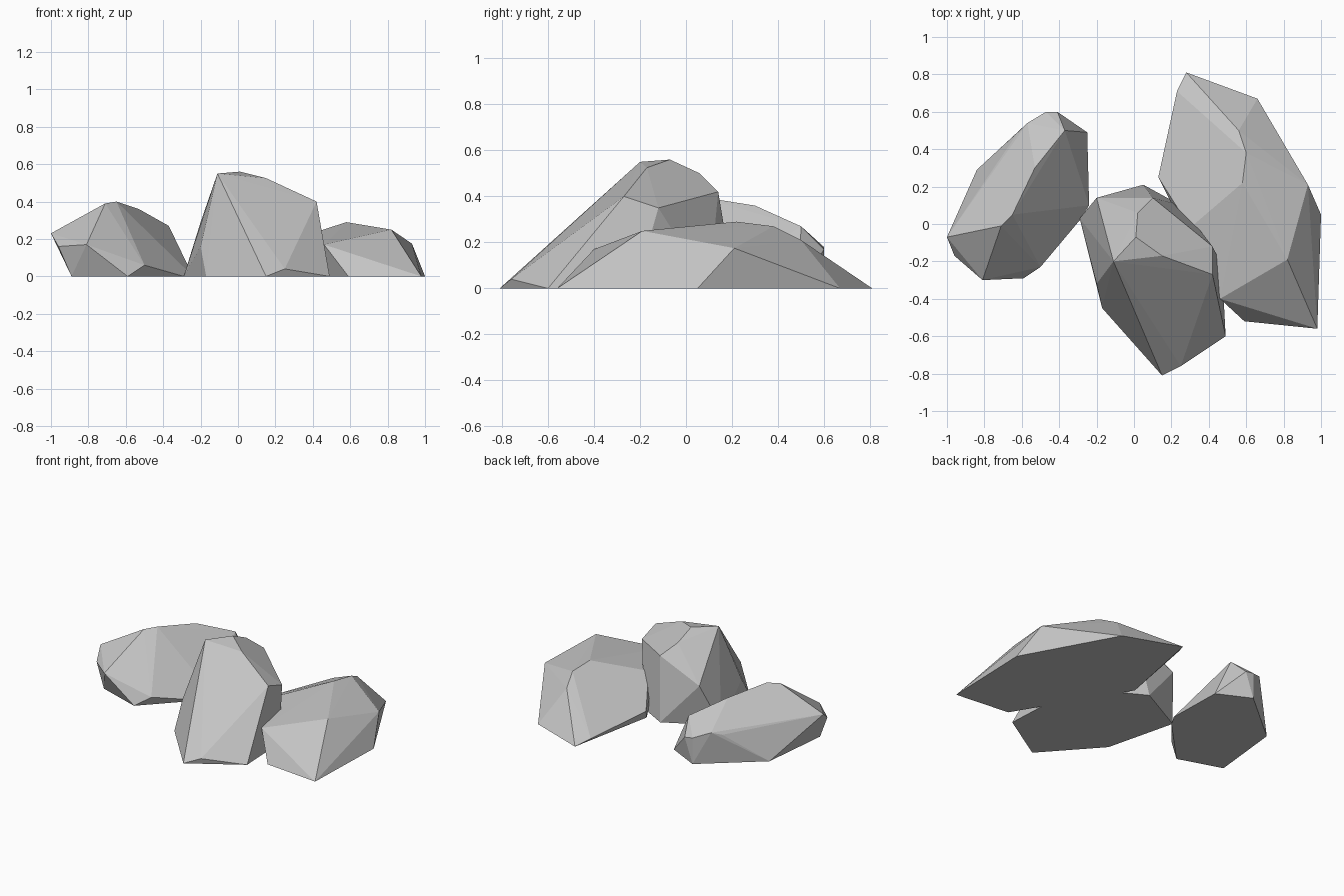
import bpy, bmesh, math

if "Cube" in bpy.data.objects:
    bpy.data.objects.remove(bpy.data.objects["Cube"])

stone = bpy.data.materials.new("grey_stone")
stone.diffuse_color = (0.55, 0.55, 0.55, 1)
stone.use_nodes = True
stone.node_tree.nodes["Principled BSDF"].inputs["Base Color"].default_value = stone.diffuse_color


def rock(name, ground, upper):
    """Faceted boulder: convex hull of a ground outline (x, y) and upper corners (x, y, z)."""
    bm = bmesh.new()
    for x, y in ground:
        bm.verts.new((x, y, 0))
    for p in upper:
        bm.verts.new(p)
    bmesh.ops.convex_hull(bm, input=bm.verts[:])
    loose = [v for v in bm.verts if not v.link_faces]
    bmesh.ops.delete(bm, geom=loose, context='VERTS')
    # merge triangles lying in one plane, so facets read as single faces
    bmesh.ops.dissolve_limit(bm, angle_limit=math.radians(1),
                             verts=bm.verts[:], edges=bm.edges[:])
    bmesh.ops.recalc_face_normals(bm, faces=bm.faces[:])
    mesh = bpy.data.meshes.new(name)
    bm.to_mesh(mesh)
    bm.free()
    mesh.materials.append(stone)
    obj = bpy.data.objects.new(name, mesh)
    bpy.context.collection.objects.link(obj)


# Left boulder, a long ridge
rock("left_rock",
     [(-.89, -.19), (-.59, -.29), (-.29, .02), (-.24, .10),
      (-.25, .49), (-.47, .60), (-.84, .29)],
     [(-1, -.07, .23), (-.96, -.17, .16), (-.81, -.30, .17), (-.50, -.23, .06),
      (-.41, .60, .17), (-.47, .60, .18), (-.57, .54, .22), (-.62, .49, .20),
      (-.71, -.01, .39), (-.65, .05, .40), (-.53, .30, .36), (-.37, .50, .27)])

# Middle boulder, the tallest
rock("middle_rock",
     [(.15, -.81), (.49, -.60), (.47, -.22), (.25, .10),
      (.05, .21), (-.29, .03), (-.17, -.45)],
     [(.25, -.76, .04), (-.20, -.32, .16), (-.20, .14, .29), (-.11, -.20, .55),
      (.01, -.07, .56), (.02, .06, .50), (.10, .14, .42), (.15, -.17, .525),
      (.42, -.27, .40), (.42, -.18, .36), (.42, -.12, .35)])

# Right boulder, wide and low
rock("right_rock",
     [(.98, -.56), (1, .05), (.66, .67), (.28, .81), (.16, .20), (.59, -.52)],
     [(.13, .25, .07), (.23, .71, .03), (.30, -.02, .20), (.46, -.40, .17),
      (.82, -.19, .25), (.93, .21, .175), (.58, .22, .29), (.60, .38, .27),
      (.56, .50, .21)])
